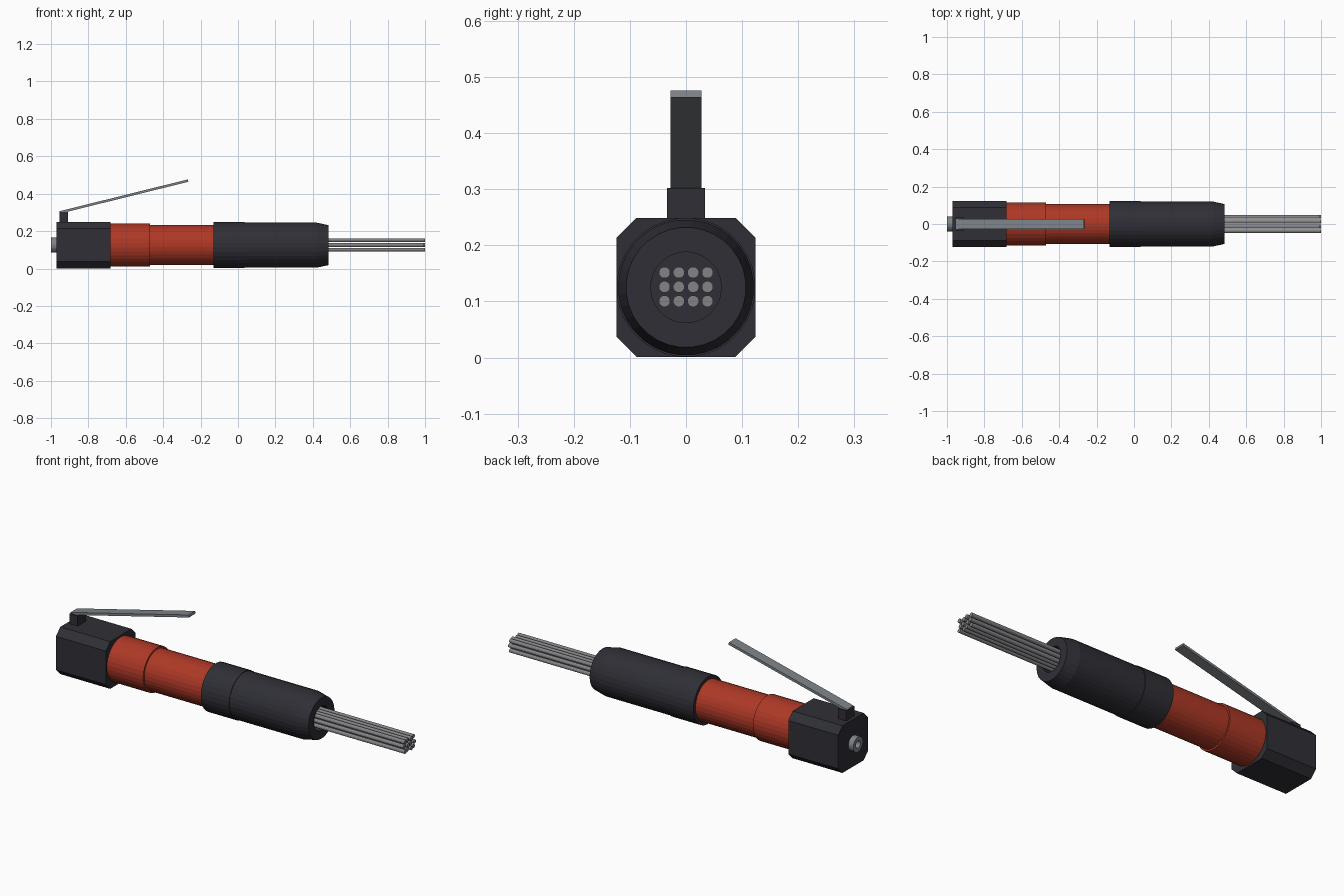
import bpy, bmesh, math
from mathutils import Matrix, Vector

AXIS_Z = 0.125

default = bpy.data.objects.get("Cube")
if default:
    bpy.data.objects.remove(default, do_unlink=True)


def material(name, rgb):
    m = bpy.data.materials.new(name)
    m.use_nodes = True
    colour = (*rgb, 1.0)
    m.diffuse_color = colour
    m.node_tree.nodes["Principled BSDF"].inputs["Base Color"].default_value = colour
    return m


black = material("charcoal black", (0.028, 0.028, 0.037))
red = material("brick red", (0.42, 0.04, 0.019))
steel = material("lever steel", (0.21, 0.23, 0.25))
wire = material("needle steel", (0.23, 0.23, 0.245))


def finish(name, bm, mat):
    bmesh.ops.recalc_face_normals(bm, faces=bm.faces)
    mesh = bpy.data.meshes.new(name)
    bm.to_mesh(mesh)
    bm.free()
    mesh.materials.append(mat)
    obj = bpy.data.objects.new(name, mesh)
    bpy.context.collection.objects.link(obj)
    return obj


def lathe(name, profile, mat, sides=32, y=0.0, z=AXIS_Z):
    """Spin (x, radius) points about a line along x; both ends are capped."""
    bm = bmesh.new()
    rings = []
    for x, r in profile:
        angles = [2 * math.pi * (i + 0.5) / sides for i in range(sides)]
        rings.append([bm.verts.new((x, y + r * math.cos(a), z + r * math.sin(a)))
                      for a in angles])
    for a, b in zip(rings, rings[1:]):
        for i in range(sides):
            j = (i + 1) % sides
            bm.faces.new((a[i], a[j], b[j], b[i]))
    bm.faces.new(rings[0])
    bm.faces.new(rings[-1])
    return finish(name, bm, mat)


def box(name, size, matrix, mat):
    bm = bmesh.new()
    bmesh.ops.create_cube(bm, size=1, matrix=matrix @ Matrix.Diagonal((*size, 1)))
    return finish(name, bm, mat)


# Chamfered rear block
bm = bmesh.new()
bmesh.ops.create_cube(bm, size=1, matrix=Matrix.Translation((-0.826, 0, AXIS_Z))
                      @ Matrix.Diagonal((0.29, 0.248, 0.248, 1)))
long_edges = [e for e in bm.edges if abs(e.verts[0].co.x - e.verts[1].co.x) > 0.1]
bmesh.ops.bevel(bm, geom=long_edges, offset=0.036, segments=1, affect='EDGES')
finish("rear_block", bm, black)

# Air inlet with a bored centre
lathe("air_inlet", [(-0.96, 0.04), (-1.0, 0.04), (-1.0, 0.019), (-0.975, 0.019)],
      steel, sides=24)

# Red barrel in two diameters
lathe("barrel_rear", [(-0.69, 0.116), (-0.47, 0.116)], red)
lathe("barrel_front", [(-0.48, 0.107), (-0.12, 0.107)], red)

# Collar and tapered nose with a recessed mouth
lathe("collar", [(-0.13, 0.124), (0.035, 0.124)], black)
lathe("nose", [(0.03, 0.121), (0.42, 0.121), (0.485, 0.107),
               (0.485, 0.063), (0.41, 0.063)], black)

# Needle bundle, four by three, with slightly uneven tips
for row in range(3):
    for col in range(4):
        tip = 1.0 - 0.006 * ((row + col) % 2)
        lathe("needle_%d_%d" % (row + 1, col + 1), [(0.4, 0.0105), (tip, 0.0105)],
              wire, sides=12, y=(col - 1.5) * 0.0255,
              z=AXIS_Z + 0.001 + (row - 1) * 0.0255)

# Lever post and sloping lever
box("lever_post", (0.046, 0.068, 0.06), Matrix.Translation((-0.931, 0, 0.272)), black)
start, end = Vector((-0.953, 0, 0.3)), Vector((-0.267, 0, 0.47))
span = end - start
tilt = Matrix.Rotation(-math.atan2(span.z, span.x), 4, 'Y')
box("lever", (span.length, 0.055, 0.013),
    Matrix.Translation((start + end) / 2) @ tilt, steel)
